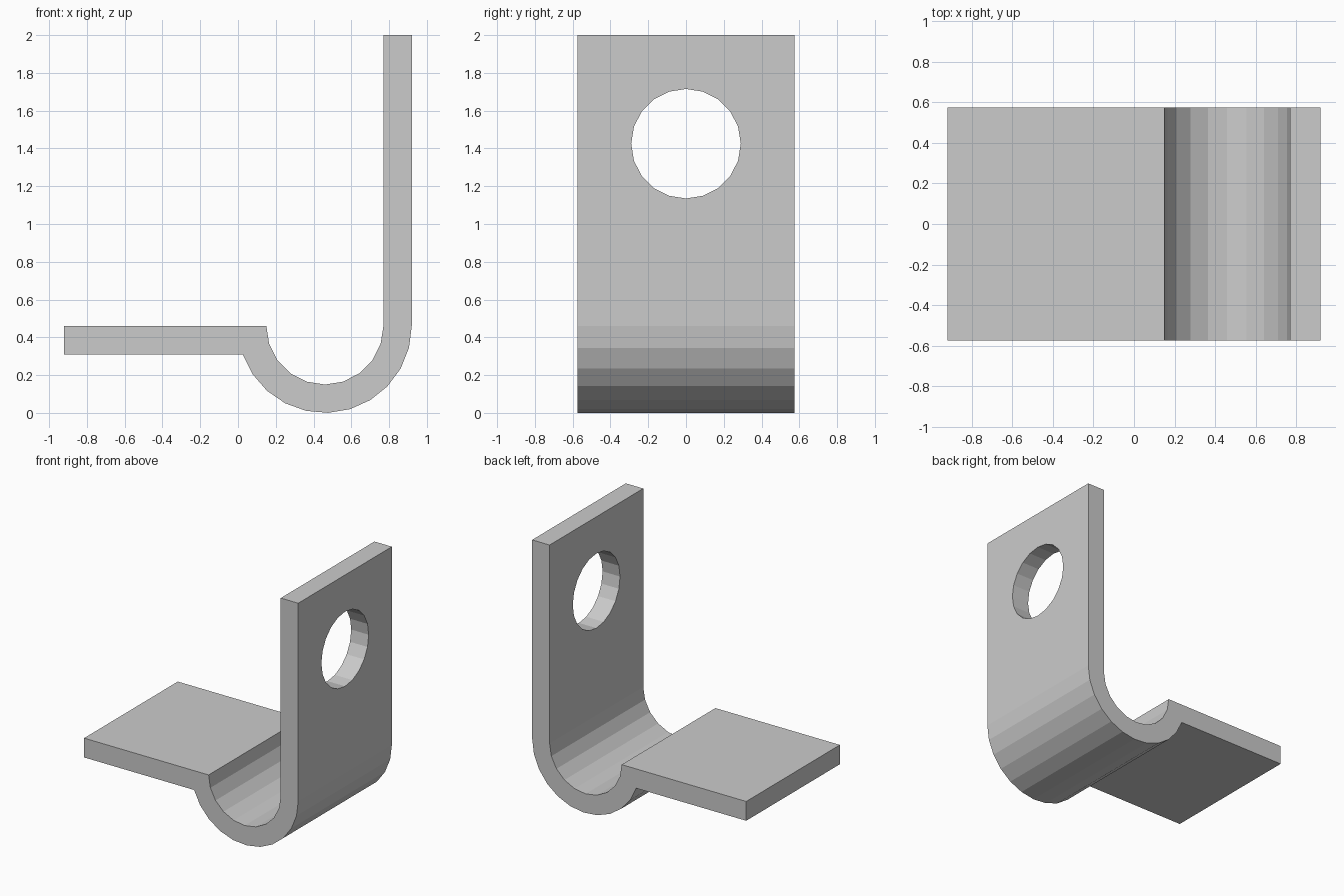
import bpy, bmesh
from math import cos, sin, pi, asin

if "Cube" in bpy.data.objects:
    bpy.data.objects.remove(bpy.data.objects["Cube"])

HALF_WIDTH = 0.575
R_OUT, R_IN = 0.46, 0.31
T = R_OUT - R_IN
CX, CZ = 0.46, 0.46


def arc(radius, start, end, steps):
    """Points on the bend, angles measured downward from +x."""
    return [(CX + radius * cos(start + (end - start) * i / steps),
             CZ - radius * sin(start + (end - start) * i / steps))
            for i in range(steps + 1)]


# Side profile: upright plate, U bend, flat plate
profile = [(CX + R_IN, 2.0), (CX + R_OUT, 2.0)]
profile += arc(R_OUT, 0, pi - asin(T / R_OUT), 11)
profile += [(-0.92, CZ - T), (-0.92, CZ)]
profile += arc(R_IN, pi, 0, 10)

# Extrude the profile across the width
bm = bmesh.new()
face = bm.faces.new([bm.verts.new((x, -HALF_WIDTH, z)) for x, z in profile])
ext = bmesh.ops.extrude_face_region(bm, geom=[face])
moved = [g for g in ext["geom"] if isinstance(g, bmesh.types.BMVert)]
bmesh.ops.translate(bm, verts=moved, vec=(0, 2 * HALF_WIDTH, 0))
bmesh.ops.recalc_face_normals(bm, faces=bm.faces[:])
mesh = bpy.data.meshes.new("bent_bracket")
bm.to_mesh(mesh)
bm.free()
bracket = bpy.data.objects.new("bent_bracket", mesh)
bpy.context.collection.objects.link(bracket)

# Round hole through the upright plate
bpy.ops.mesh.primitive_cylinder_add(vertices=20, radius=0.29, depth=0.5,
                                    location=(CX + R_IN + T / 2, 0, 1.425),
                                    rotation=(0, pi / 2, 0))
cutter = bpy.context.object
cutter.name = "hole_cutter"
cutter.hide_render = True

mod = bracket.modifiers.new("hole", 'BOOLEAN')
mod.operation = 'DIFFERENCE'
mod.solver = 'EXACT'
mod.object = cutter
bpy.context.view_layer.objects.active = bracket
bpy.ops.object.modifier_apply(modifier=mod.name)
bpy.data.objects.remove(cutter)
